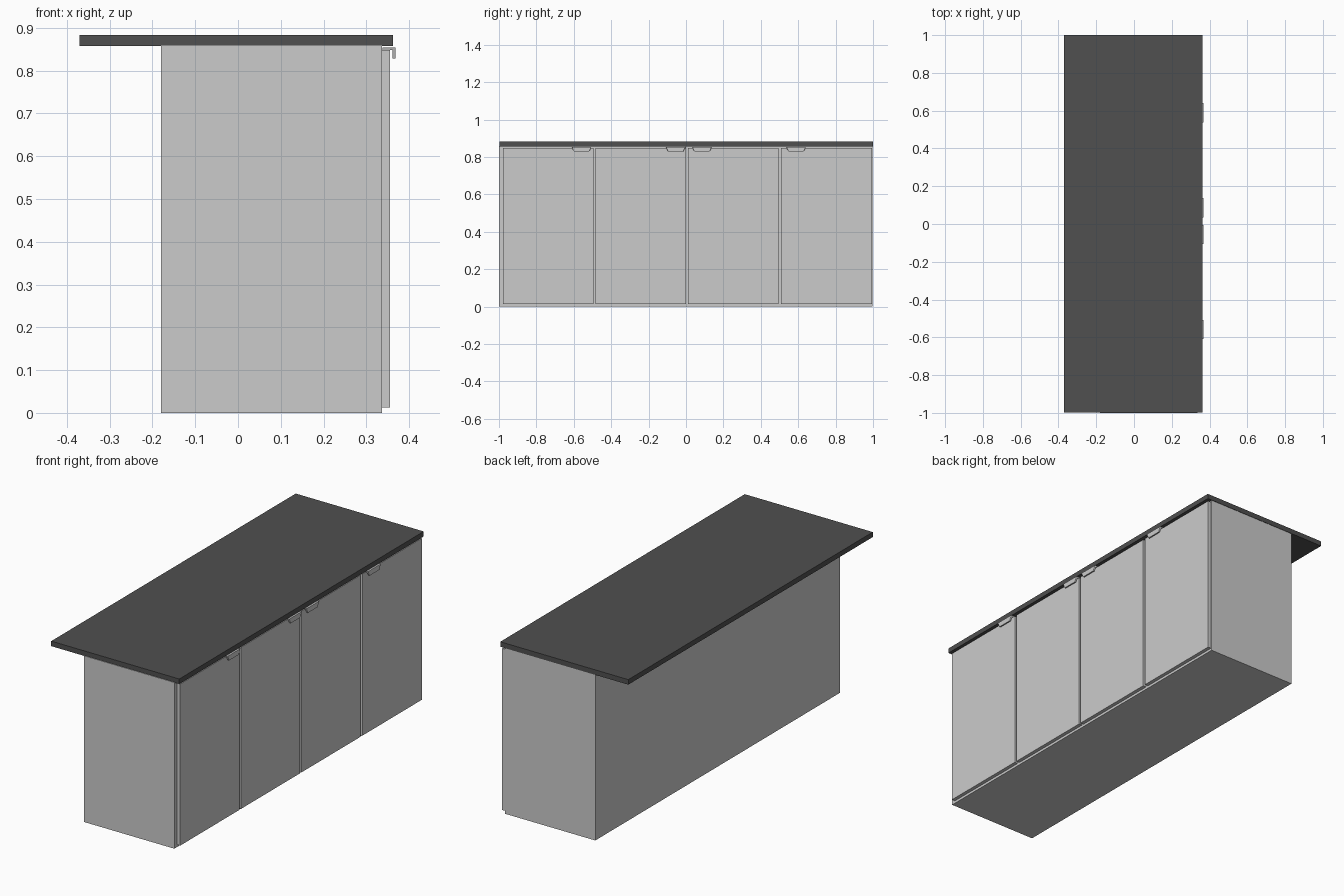
import bpy, bmesh

if "Cube" in bpy.data.objects:
    bpy.data.objects.remove(bpy.data.objects["Cube"])


def add_mesh(name, bm):
    bmesh.ops.recalc_face_normals(bm, faces=bm.faces[:])
    mesh = bpy.data.meshes.new(name)
    bm.to_mesh(mesh)
    bm.free()
    obj = bpy.data.objects.new(name, mesh)
    bpy.context.collection.objects.link(obj)
    return obj


def box(name, x, y, z):
    bm = bmesh.new()
    bmesh.ops.create_cube(bm, size=1)
    for v in bm.verts:
        for i, (lo, hi) in enumerate((x, y, z)):
            v.co[i] = hi if v.co[i] > 0 else lo
    return add_mesh(name, bm)


def handle(name, y0, y1):
    # L-shaped edge pull whose hanging lip tapers towards the bottom
    profile = [(0.338, 0.848), (0.338, 0.854), (0.368, 0.854),
               (0.368, 0.828), (0.361, 0.828), (0.361, 0.848)]
    bm = bmesh.new()
    ends = []
    for y, side in ((y0, 1), (y1, -1)):
        ends.append([bm.verts.new((x, y + side * (0.012 if z < 0.84 else 0), z))
                     for x, z in profile])
    a, b = ends
    n = len(profile)
    for i in range(n):
        j = (i + 1) % n
        bm.faces.new((a[i], a[j], b[j], b[i]))
    bm.faces.new(a)
    bm.faces.new(b[::-1])
    return add_mesh(name, bm)


# Dark worktop overhanging the back as a breakfast bar
worktop = box("worktop", (-0.37, 0.362), (-0.997, 1.0), (0.857, 0.883))
dark = bpy.data.materials.new("dark_worktop")
dark.diffuse_color = (0.08, 0.08, 0.08, 1)
dark.use_nodes = True
dark.node_tree.nodes["Principled BSDF"].inputs["Base Color"].default_value = dark.diffuse_color
worktop.data.materials.append(dark)

# Cabinet carcass
box("cabinet_body", (-0.18, 0.336), (-1.0, 0.998), (0.0, 0.859))

# Four doors, each with an edge pull along its top
doors = [(-0.979, -0.495), (-0.483, 0.001), (0.010, 0.494), (0.508, 0.994)]
pulls = [(-0.610, -0.507), (-0.107, -0.004), (0.034, 0.137), (0.537, 0.640)]
for i, (door, pull) in enumerate(zip(doors, pulls), 1):
    box(f"door_{i}", (0.336, 0.355), door, (0.013, 0.848))
    handle(f"door_handle_{i}", *pull)
